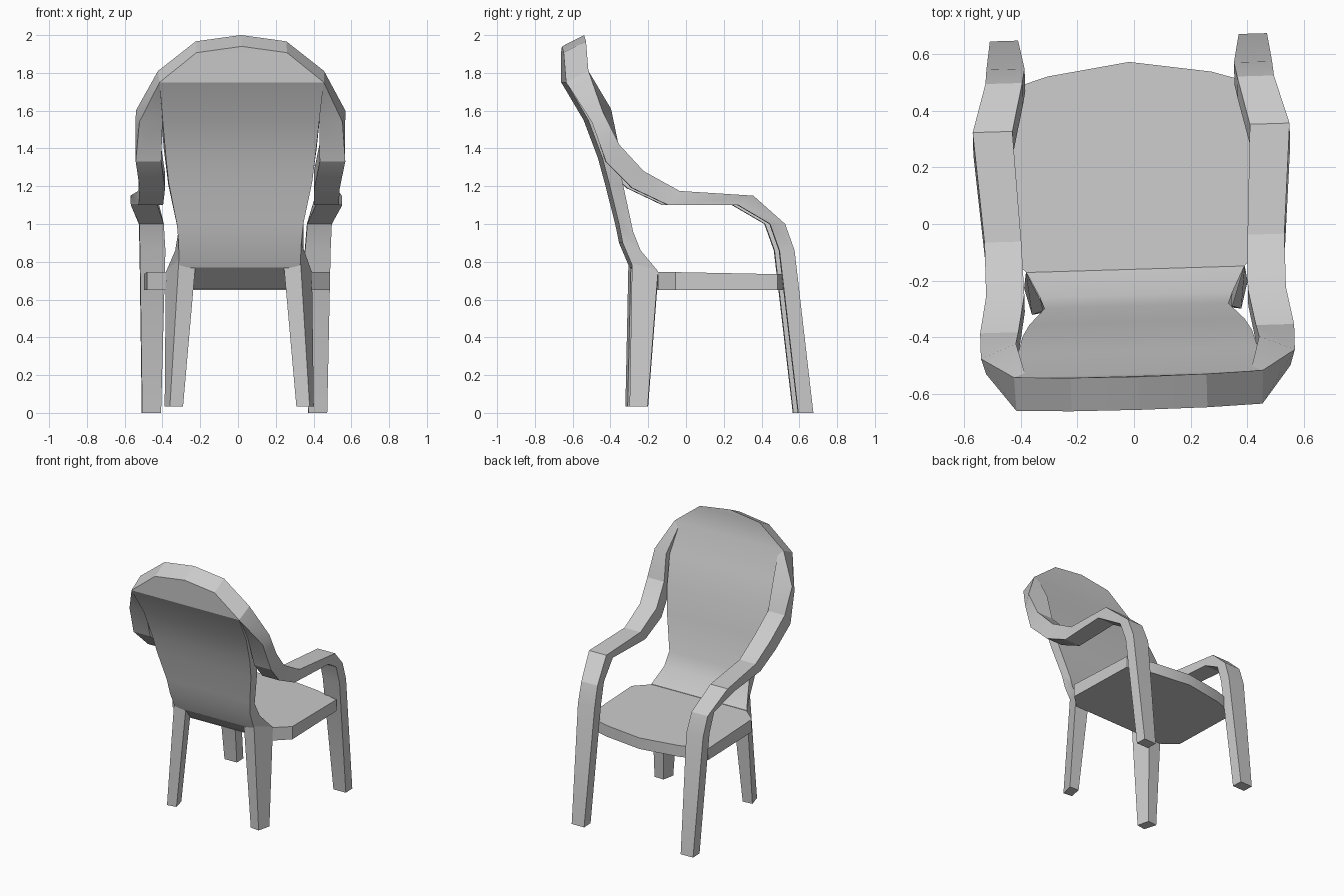
import bpy, bmesh, math
from mathutils import Matrix

if "Cube" in bpy.data.objects:
    bpy.data.objects.remove(bpy.data.objects["Cube"])

TURN = Matrix.Rotation(0.03, 4, 'Z')   # the whole chair stands slightly turned


def finish(name, bm, angle=25):
    bmesh.ops.remove_doubles(bm, verts=bm.verts, dist=0.0005)
    bmesh.ops.recalc_face_normals(bm, faces=bm.faces)
    bm.transform(TURN)
    me = bpy.data.meshes.new(name)
    bm.to_mesh(me)
    bm.free()
    ob = bpy.data.objects.new(name, me)
    bpy.context.collection.objects.link(ob)
    bpy.context.view_layer.objects.active = ob
    ob.select_set(True)
    bpy.ops.object.shade_smooth_by_angle(angle=math.radians(angle))
    ob.select_set(False)
    return ob


def loft(name, sections, side=1, angle=25):
    """Skin a list of equal-length closed rings and cap both ends."""
    bm = bmesh.new()
    rings = [[bm.verts.new((side * x, y, z)) for x, y, z in s] for s in sections]
    n = len(rings[0])
    for a, b in zip(rings, rings[1:]):
        for i in range(n):
            j = (i + 1) % n
            bm.faces.new((a[i], a[j], b[j], b[i]))
    bm.faces.new(rings[0])
    bm.faces.new(rings[-1])
    return finish(name, bm, angle)


# Backrest: half width, y, z of the front surface, then of the back surface
rows = [
    (.38, -.16, .73, .30, -.16, .655),
    (.385, -.16, .75, .32, -.29, .77),
    (.34, -.25, .86, .325, -.345, .90),
    (.325, -.29, .96, .335, -.365, 1.0),
    (.38, -.345, 1.21, .38, -.42, 1.22),
    (.405, -.385, 1.40, .395, -.455, 1.35),
    (.425, -.45, 1.61, .415, -.53, 1.55),
    (.44, -.53, 1.81, .435, -.648, 1.75),
    (.24, -.537, 1.967, .24, -.655, 1.907),
    (.002, -.54, 2.0, .002, -.657, 1.94),
]
loft("backrest", [[(-a, y, z), (a, y, z), (b, v, w), (-b, v, w)]
                  for a, y, z, b, v, w in rows])

# Arm and front leg in one band: inner x, outer x, top y, z, bottom y, z
band = [
    (.39, .49, .66, .0, .58, .0),
    (.37, .505, .56, .86, .48, .86),
    (.38, .51, .51, 1.0, .43, 1.0),
    (.42, .56, .34, 1.15, .26, 1.10),
    (.40, .53, -.05, 1.175, -.11, 1.10),
    (.395, .53, -.24, 1.28, -.30, 1.19),
    (.42, .555, -.37, 1.42, -.44, 1.33),
]
sections = [[(i, y, z), (o, y, z), (o, v, w), (i, v, w)] for i, o, y, z, v, w in band]
# Band twists into the rim of the backrest
sections += [
    [(.43, -.41, 1.61), (.555, -.46, 1.60), (.538, -.515, 1.54), (.415, -.51, 1.55)],
    [(.40, -.52, 1.78), (.44, -.53, 1.81), (.435, -.648, 1.75), (.40, -.61, 1.71)],
]

# Rear legs, bottom ring to top ring
rear = [
    [(.30, -.30, .035), (.37, -.31, .035), (.395, -.215, .035), (.32, -.21, .035)],
    [(.235, -.285, .77), (.322, -.295, .81), (.387, -.16, .75), (.28, -.16, .67)],
]
for side, label in ((1, "right"), (-1, "left")):
    loft("arm_and_front_leg_" + label, sections, side)
    loft("rear_leg_" + label, rear, side)

# Seat slab
half = [(.385, -.16), (.485, -.07), (.485, .47), (.29, .53), (0, .573)]
outline = half + [(-x, y) for x, y in reversed(half[:-1])]
loft("seat", [[(x, y, .65) for x, y in outline],
              [(x, y, .747 - .02 * (y + .16)) for x, y in outline]])
